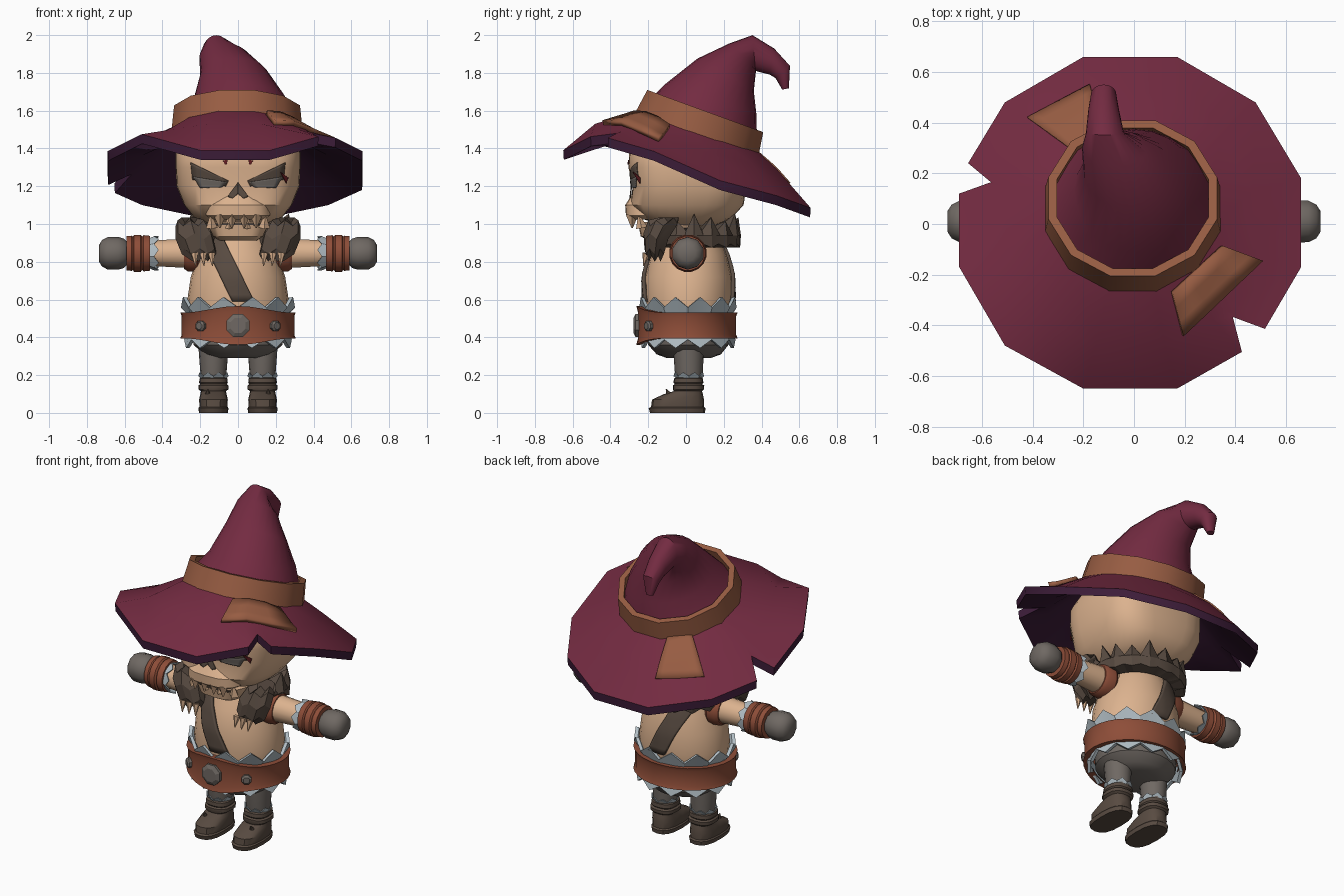
import bpy, bmesh, math
from math import sin, cos, pi, radians
from mathutils import Vector
from mathutils.bvhtree import BVHTree

if "Cube" in bpy.data.objects:
    bpy.data.objects.remove(bpy.data.objects["Cube"])

def mat(name, r, g, b):
    m = bpy.data.materials.new(name)
    m.diffuse_color = (r, g, b, 1)
    m.use_nodes = True
    m.node_tree.nodes["Principled BSDF"].inputs["Base Color"].default_value = m.diffuse_color
    return m

SKIN = mat("bone_skin", .72, .45, .275)
MAROON = mat("maroon_cloth", .172, .024, .053)
PURPLE = mat("dark_purple_lining", .046, .012, .04)
BAND = mat("tan_leather", .31, .108, .055)
LEATHER = mat("red_leather", .27, .075, .04)
GREY = mat("grey_iron", .16, .14, .125)
TRIM = mat("pale_trim", .44, .51, .55)
BROWN = mat("dark_brown_fur", .098, .07, .053)
RED = mat("dark_red_paint", .12, .012, .015)

def make(name, verts, faces, mats, idx=None, angle=35):
    me = bpy.data.meshes.new(name)
    me.from_pydata([tuple(v) for v in verts], [], faces)
    for m in mats:
        me.materials.append(m)
    if idx:
        me.polygons.foreach_set("material_index", idx)
    bm = bmesh.new()
    bm.from_mesh(me)
    bmesh.ops.remove_doubles(bm, verts=bm.verts, dist=1e-5)
    bmesh.ops.recalc_face_normals(bm, faces=bm.faces)
    bm.to_mesh(me)
    bm.free()
    me.shade_smooth()
    me.set_sharp_from_angle(angle=radians(angle))
    ob = bpy.data.objects.new(name, me)
    bpy.context.collection.objects.link(ob)
    return ob

def loft(name, rings, mats, rows=None, caps=True, angle=35):
    n, verts, faces, idx = len(rings[0]), [p for r in rings for p in r], [], []
    for i in range(len(rings) - 1):
        for j in range(n):
            k = (j + 1) % n
            faces.append((i*n + j, i*n + k, i*n + n + k, i*n + n + j))
            idx.append(rows[i] if rows else 0)
    if caps:
        faces += [tuple(range(n)), tuple(range(len(verts) - n, len(verts)))]
        idx += [0, 0]
    return make(name, verts, faces, mats, idx, angle)

def ring(c, rx, ry, tilt=0, n=24, e=2, off=0):
    """Superellipse ring, leaned back by tilt degrees."""
    t, out = radians(tilt), []
    for i in range(n):
        a = 2*pi*(i + off)/n
        u = math.copysign(abs(cos(a))**(2/e), cos(a))*rx
        v = math.copysign(abs(sin(a))**(2/e), sin(a))*ry
        out.append(Vector((c[0] + u, c[1] + v*cos(t), c[2] - v*sin(t))))
    return out

def zring(z, rx, y0, y1, n=24, e=2, cx=0):
    return ring((cx, (y0 + y1)/2, z), rx, (y1 - y0)/2, 0, n, e)

def xring(s, x, r, n=16):
    return [Vector((s*x, .01 + r*cos(2*pi*(i + .5)/n), .845 + r*sin(2*pi*(i + .5)/n))) for i in range(n)]

def zigzag(name, base, tip, step):
    """Toothed collar: every second vertex of the tip ring is shifted."""
    tip = [p + step*(i % 2) for i, p in enumerate(tip)]
    def shrink(r):
        c = sum(r, Vector())/len(r)
        return [c + (p - c)*.93 for p in r]
    loft(name, [base, tip, shrink(tip), shrink(base)], [TRIM], caps=False, angle=20)

def drape(name, target, q, m, view, lift=.006, thick=.008, n=6):
    """Thin plate from four 2D corners laid on the target along the view direction."""
    me = target.data
    tree = BVHTree.FromPolygons([v.co.copy() for v in me.vertices], [tuple(p.vertices) for p in me.polygons])
    q, verts = [Vector(p) for p in q], []
    for i in range(n + 1):
        for j in range(n + 1):
            p = q[0].lerp(q[1], i/n).lerp(q[3].lerp(q[2], i/n), j/n)
            o, d = {"top": ((p.x, p.y, 4), (0, 0, -1)), "front": ((p.x, -4, p.y), (0, 1, 0)),
                    "back": ((p.x, 4, p.y), (0, -1, 0))}[view]
            hit = tree.ray_cast(Vector(o), Vector(d))[0]
            if hit is None:
                hit = tree.find_nearest(Vector(o)*.1 + Vector((p.x, 0, p.y))*.9)[0]
            verts.append(hit - Vector(d)*lift)
    w = n + 1
    faces = [(i*w + j, i*w + j + 1, i*w + w + j + 1, i*w + w + j) for i in range(n) for j in range(n)]
    ob = make(name, verts, faces, [m])
    s = ob.modifiers.new("thickness", "SOLIDIFY")
    s.thickness, s.offset = thick, 0

def cone(name, base, tip, r, m, n=6):
    base, tip = Vector(base), Vector(tip)
    rot = Vector((0, 0, 1)).rotation_difference(tip - base)
    rg = lambda c, k: [c + rot @ Vector((k*cos(2*pi*i/n), k*sin(2*pi*i/n), 0)) for i in range(n)]
    return loft(name, [rg(base, r), rg(tip, r*.12)], [m])

# hat brim: twelve sides with two torn notches, drooping at the rim
outline = [(.66, -.17), (.66, .18), (.48, .48), (.17, .66), (-.2, .66), (-.51, .48), (-.655, .24),
           (-.565, .165), (-.69, .12), (-.69, -.17), (-.51, -.48), (-.2, -.65), (.17, -.65),
           (.426, -.505), (.39, -.367), (.517, -.414)]
rim_z = [(-.65, 1.39), (-.48, 1.475), (-.17, 1.385), (.18, 1.23), (.48, 1.15), (.66, 1.085)]
def rim(y):
    for (a, za), (b, zb) in zip(rim_z, rim_z[1:]):
        if y <= b:
            break
    return za + (zb - za)*(max(y, -.65) - a)/(b - a)
top, mid, inner = [], [], []
for x, y in outline:
    a, r = math.atan2(y, x + .015), math.hypot(x + .015, y)
    mx, my = .5*cos(a) - .015, .5*sin(a)
    mz, k = 1.41 - .25*my, min(1, (r - .5)/.17)
    top.append(Vector((x, y, mz + (rim(y) - mz)*k)))
    mid.append(Vector((mx, my, mz)))
    inner.append(Vector((.32*cos(a) - .01, .065 + .315*sin(a), 1.5 - .33*sin(a)*.33)))
low = lambda r, d, s=1: [Vector((p.x*s, p.y*s, p.z - d)) for p in r]
brim = loft("hat_brim", [inner, mid, top, low(top, .05, .995), low(mid, .075), low(inner, .05)],
            [MAROON, PURPLE], [0, 0, 1, 1, 1], caps=False)

# hat cone: leaning loft whose tip folds over backwards
loft("hat_cone", [ring((-.005, .085, 1.54), .315, .31, 20), ring((.01, .13, 1.66), .245, .255, 18),
                  ring((-.02, .21, 1.79), .18, .172, 30), ring((-.075, .30, 1.885), .13, .1, 45),
                  ring((-.115, .36, 1.905), .075, .095, 85), ring((-.12, .455, 1.86), .06, .07, 100),
                  ring((-.12, .512, 1.805), .05, .05, 140), ring((-.12, .527, 1.715), .022, .018, 170)], [MAROON])
# hat band
b0, b1 = (-.005, .058, 1.475), (-.005, .102, 1.598)
loft("hat_band", [ring(b0, .335, .335, 20, 12, 2, .5), ring(b0, .358, .358, 20, 12, 2, .5),
                  ring(b1, .345, .338, 20, 12, 2, .5), ring(b1, .31, .305, 20, 12, 2, .5),
                  ring(b0, .31, .305, 20, 12, 2, .5)], [BAND], caps=False)
# brim patches
drape("front_patch", brim, [(.347, -.087), (.505, -.146), (.193, -.44), (.15, -.27)], BAND, "top", .016, .026, 3)
drape("back_patch", brim, [(-.13, .37), (-.174, .55), (-.42, .42), (-.24, .29)], BAND, "top", .006, .01)

# skull
skull = loft("skull", [zring(.99, .15, -.12, .15, 32, 2.6), zring(1.03, .23, -.24, .24, 32, 2.8),
                       zring(1.1, .285, -.295, .305, 32, 3), zring(1.2, .325, -.282, .32, 32, 3.2),
                       zring(1.3, .33, -.305, .325, 32, 3.2), zring(1.38, .33, -.30, .325, 32, 3.2),
                       zring(1.45, .30, -.26, .30, 32, 2.8), zring(1.55, .18, -.1, .25, 32)], [SKIN])
loft("upper_jaw", [zring(1.025, .15, -.29, 0, 20, 3), zring(1.045, .175, -.318, 0, 20, 3),
                   zring(1.1, .17, -.322, 0, 20, 3), zring(1.16, .1, -.285, 0, 20, 3)], [SKIN])
jaw = loft("lower_jaw", [zring(.912, .1, -.2, .08, 20, 3.5), zring(.935, .135, -.24, .1, 20, 3.5),
                         zring(1.01, .17, -.255, .1, 20, 3.5)], [SKIN])
drape("mouth_gap", jaw, [(-.13, 1.006), (.13, 1.006), (.13, .994), (-.13, .994)], BROWN, "front", .003, .004)
for i in range(4):
    x = -.096 + .064*i
    cone("upper_tooth", (x, -.285, 1.05), (x, -.285, .98), .034, SKIN, 4)
    cone("lower_tooth", (x*1.45, -.235, .98), (x*1.5, -.25, 1.05), .03, SKIN, 4)
# face paint and sockets
for s in (-1, 1):
    f = lambda pts: [(s*x, z) for x, z in pts]
    drape("eye_socket", skull, f([(.25, 1.325), (.05, 1.228), (.065, 1.2), (.24, 1.235)]), BROWN, "front", .004, .006)
    drape("eye", skull, f([(.235, 1.25), (.06, 1.222), (.085, 1.195), (.2, 1.19)]), GREY, "front", .008, .005)
    drape("nostril", skull, f([(0, 1.22), (.055, 1.145), (.03, 1.135), (0, 1.16)]), BROWN, "front", .007, .006)
    drape("forehead_mark", skull, f([(.055, 1.34), (.08, 1.335), (.068, 1.315), (.06, 1.315)]), RED, "front", .004, .006)
drape("cheek_scar", skull, [(.225, 1.275), (.265, 1.245), (.255, 1.215), (.24, 1.245)], RED, "front", .012, .006)

# torso and hips
torso = loft("torso", [zring(.4, .23, -.19, .2), zring(.5, .26, -.21, .235), zring(.6, .268, -.215, .245),
                       zring(.72, .25, -.218, .243), zring(.84, .21, -.185, .215), zring(.93, .17, -.14, .18),
                       zring(1.02, .12, -.1, .13)], [SKIN])
loft("hips", [zring(.29, .12, -.1, .13), zring(.31, .18, -.155, .185), zring(.36, .235, -.2, .225),
              zring(.45, .25, -.2, .23)], [GREY])
for view in ("front", "back"):
    drape("chest_strap_" + view, torso, [(-.2, .95), (-.09, .95), (.085, .59), (-.03, .59)], BROWN, view, .01, .02, 10)

# belt with a taller front
def belt_ring(h, rx, ry):
    out = ring((0, .005, .463), rx, ry, 0, 32)
    for p in out:
        p.z += h*(.068 + .038*max(0, -p.y/ry)**5)
    return out
loft("belt", [belt_ring(-1, .26, .22), belt_ring(-1, .305, .268), belt_ring(-.7, .298, .26), belt_ring(.7, .298, .26),
              belt_ring(1, .305, .268), belt_ring(1, .26, .22)], [LEATHER], caps=False)
def stud(name, x, y, z, r, d, turn=0):
    fwd = Vector((sin(turn), -cos(turn), 0))
    side = Vector((cos(turn), sin(turn), 0))
    rg = lambda k, o: [Vector((x, y, z)) + fwd*o + side*k*cos(pi*(i + .5)/4) + Vector((0, 0, k*sin(pi*(i + .5)/4))) for i in range(8)]
    loft(name, [rg(r, -.02), rg(r, d*.6), rg(r*.65, d)], [GREY], angle=20)
stud("buckle", 0, -.25, .463, .066, .028)
for s in (-1, 1):
    stud("belt_stud", s*.195, -.195, .46, .03, .02, s*.6)
# toothed waist trim
zigzag("upper_waist_trim", ring((0, .01, .52), .265, .235, 0, 24), ring((0, .01, .558), .302, .258, 0, 24), Vector((0, 0, .055)))
zigzag("lower_waist_trim", ring((0, .01, .42), .27, .24, 0, 24), ring((0, .01, .388), .285, .252, 0, 24), Vector((0, 0, -.045)))

# fur collar: jagged band, open at the front
sections = []
for i in range(27):
    a, j = radians(-55 + 290*i/26), i % 2
    pt = lambda r, z: Vector((r*cos(a), .04 + r*.88*sin(a), z))
    sections.append([pt(.17, .98), pt(.25 + .02*j, .965 + (.05 + .02*(i % 3))*j), pt(.285, .94),
                     pt(.268 + .012*j, .895 - .02*j), pt(.2, .875)])
loft("fur_collar", sections, [BROWN], angle=25)

for s in (-1, 1):
    # hanging paws with claws
    loft("fur_paw", [[p + Vector((0, 0, .03*(k % 2))) for k, p in enumerate(ring((s*x, y, z), rx, ry, 0, 12))]
         for x, y, z, rx, ry in ((.185, -.165, .80, .05, .035), (.205, -.165, .84, .092, .055),
                                 (.23, -.155, .92, .1, .07), (.25, -.12, .99, .08, .08),
                                 (.255, -.09, 1.005, .05, .05))], [BROWN], angle=15)
    for i in range(3):
        x = s*(.14 + .045*i)
        cone("claw", (x, -.21, .845), (x - s*.005, -.225, .778), .021, SKIN)
    # arms
    loft("arm", [xring(s, .1, .085), xring(s, .25, .08), xring(s, .47, .068)], [SKIN])
    loft("shoulder_band", [xring(s, .2, .09), xring(s, .215, .1), xring(s, .265, .098), xring(s, .285, .085)], [LEATHER])
    zigzag("wrist_trim", xring(s, .475, .078), xring(s, .445, .092), Vector((-s*.025, 0, 0)))
    loft("wristband", [xring(s, x, r) for x, r in ((.465, .07), (.465, .094), (.5, .098), (.507, .09), (.515, .1),
                       (.55, .1), (.557, .09), (.563, .095), (.59, .092), (.59, .06))], [LEATHER], angle=25)
    loft("hand", [xring(s, x, r, 10) for x, r in ((.58, .055), (.605, .078), (.635, .087), (.69, .086),
                  (.72, .07), (.737, .042))], [GREY])
    # legs and boots
    x = s*.13
    loft("leg", [zring(.17, .065, -.05, .085, 16, 2, x), zring(.22, .07, -.06, .09, 16, 2, x),
                 zring(.38, .082, -.07, .095, 16, 2, x)], [GREY])
    zigzag("boot_trim", zring(.18, .065, -.05, .08, 16, 2, x), zring(.195, .08, -.066, .096, 16, 2, x), Vector((0, 0, .02)))
    loft("boot", [zring(z, rx, y0, y1, 16, 2.6, x) for z, rx, y0, y1 in (
        (0, .076, -.19, .1), (.025, .08, -.198, .104), (.032, .074, -.185, .095), (.07, .076, -.18, .095),
        (.098, .07, -.12, .09), (.115, .066, -.065, .085), (.125, .08, -.07, .095), (.145, .08, -.07, .097),
        (.152, .07, -.06, .085), (.16, .076, -.066, .092), (.182, .074, -.064, .09), (.188, .06, -.05, .075))], [BROWN])
    cone("boot_button", (x + s*.03, -.085, .085), (x + s*.03, -.105, .125), .022, BROWN, 8)
